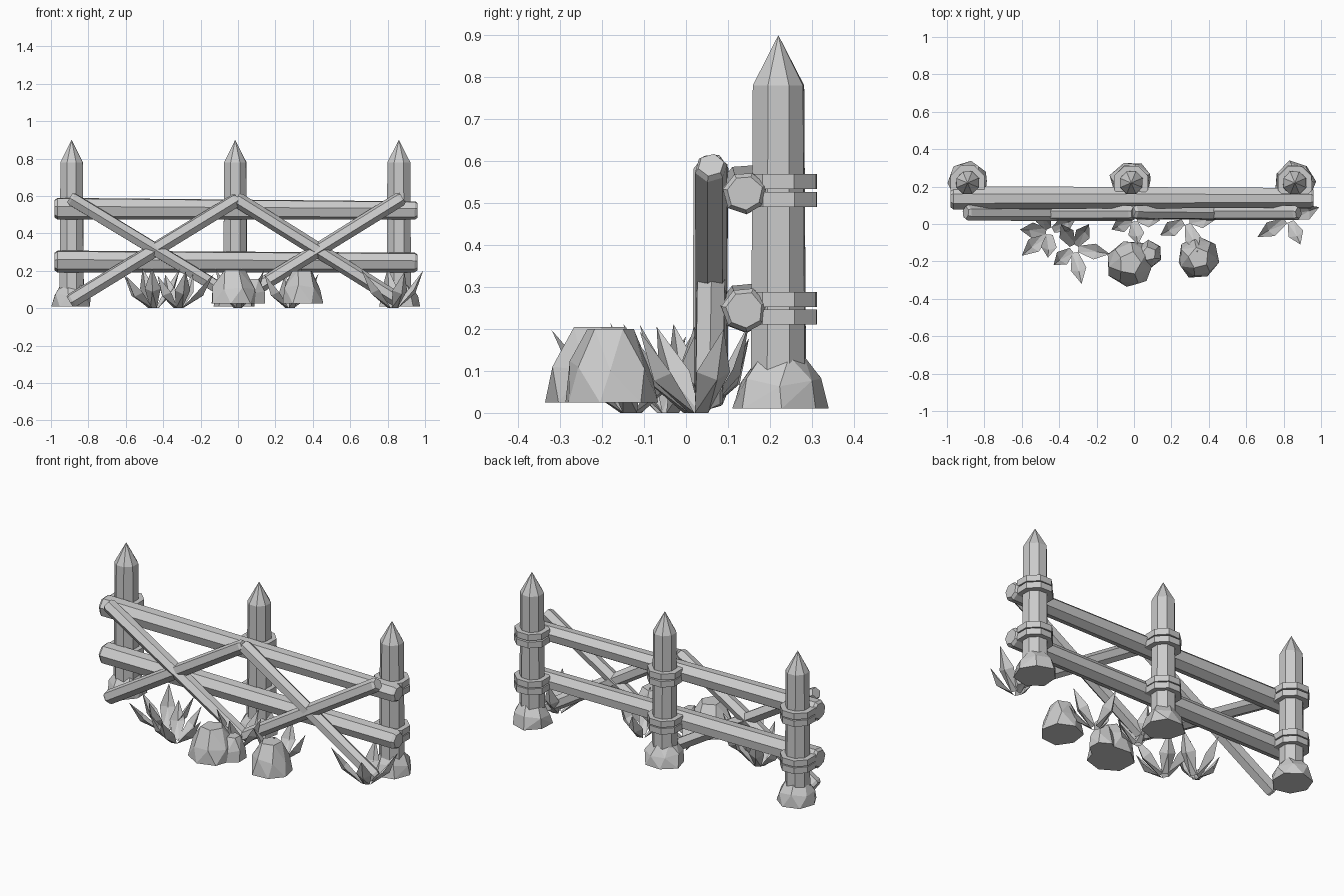
import bpy, bmesh, math, random
from mathutils import Vector

random.seed(4)
if "Cube" in bpy.data.objects:
    bpy.data.objects.remove(bpy.data.objects["Cube"], do_unlink=True)

grey = bpy.data.materials.new("plain_grey")
grey.use_nodes = True
grey.diffuse_color = (0.6, 0.6, 0.6, 1)
grey.node_tree.nodes["Principled BSDF"].inputs["Base Color"].default_value = (0.6, 0.6, 0.6, 1)


def finish(name, bm):
    bmesh.ops.recalc_face_normals(bm, faces=bm.faces)
    mesh = bpy.data.meshes.new(name)
    bm.to_mesh(mesh)
    bm.free()
    mesh.materials.append(grey)
    obj = bpy.data.objects.new(name, mesh)
    bpy.context.collection.objects.link(obj)
    return obj


def loft(name, start, end, profile, sides, jitter=0.0, turn=0.0):
    """Closed faceted solid along start-end; profile holds (distance along, radius)."""
    bm = bmesh.new()
    start, axis = Vector(start), (Vector(end) - Vector(start)).normalized()
    side = Vector((0, 1, 0)) if abs(axis.y) < 0.9 else Vector((1, 0, 0))
    up = axis.cross(side).normalized()
    side = up.cross(axis)
    wobble = [1 + random.uniform(-jitter, jitter) for _ in range(sides)]
    rings = []
    for t, r in profile:
        centre = start + axis * t
        if r == 0:
            rings.append([bm.verts.new(centre)])
            continue
        ring = []
        for i in range(sides):
            a = math.tau * i / sides + turn
            ring.append(bm.verts.new(centre + (side * math.cos(a) + up * math.sin(a)) * r * wobble[i]))
        rings.append(ring)
    for low, high in zip(rings, rings[1:]):
        for i in range(sides):
            j = (i + 1) % sides
            if len(high) == 1:
                bm.faces.new((low[i], low[j], high[0]))
            else:
                bm.faces.new((low[i], low[j], high[j], high[i]))
    for ring in (rings[0], rings[-1]):
        if len(ring) > 1:
            bm.faces.new(ring)
    return finish(name, bm)


def beam(name, a, b, r0, r1, sides, turn):
    length = (Vector(b) - Vector(a)).length
    loft(name, a, b, [(0, r0 * 0.8), (0.015, r0), (length - 0.015, r1), (length, r1 * 0.8)],
         sides, 0.06, turn)


def rock(name, x, y, z, r, height, sides=7):
    """Faceted boulder: hull of three irregular rings."""
    bm = bmesh.new()
    for level, scale in ((0, 1.0), (0.5, 0.9), (1.0, 0.5)):
        twist = random.uniform(0, 1)
        for i in range(sides if level < 1 else 5):
            a = math.tau * i / (sides if level < 1 else 5) + twist
            rr = r * scale * random.uniform(0.93, 1.07)
            dz = random.uniform(-0.1, 0.1) * height if level == 0.5 else 0
            bm.verts.new((x + rr * math.cos(a), y + rr * math.sin(a), z + level * height + dz))
    bmesh.ops.convex_hull(bm, input=bm.verts)
    bmesh.ops.dissolve_limit(bm, angle_limit=0.1, verts=bm.verts, edges=bm.edges)
    return finish(name, bm)


def leaf(bm, base, tip, width):
    """Broad pointed blade with a folded midrib and a solid back."""
    base, tip = Vector(base), Vector(tip)
    along = tip - base
    out = Vector((along.x, along.y, 0))
    across = out.cross(Vector((0, 0, 1))).normalized()
    normal = across.cross(along).normalized()
    if normal.z < 0:
        normal = -normal
    mid = base + along * 0.5 - normal * 0.025
    low = [bm.verts.new(base + across * s * width * 0.2) for s in (-1, 1)]
    left, right = (bm.verts.new(mid + normal * 0.02 + across * s * width * 0.5) for s in (-1, 1))
    rib, back = bm.verts.new(mid), bm.verts.new(mid - normal * 0.012)
    end = bm.verts.new(tip)
    for m in (rib, back):
        bm.faces.new((low[0], m, left))
        bm.faces.new((low[0], low[1], m))
        bm.faces.new((low[1], right, m))
        bm.faces.new((left, m, end))
        bm.faces.new((m, right, end))


# Posts with pointed tops, rope bands and footing stones
for label, x in (("right", -0.89), ("middle", -0.015), ("left", 0.86)):
    loft(label + "_post", (x, 0.22, 0.03), (x, 0.22, 1),
         [(0, 0.07), (0.75, 0.065), (0.87, 0)], 8, 0.03, 0.4)
    for i, z in enumerate((0.21, 0.252, 0.49, 0.533)):
        loft(f"{label}_band_{i + 1}", (x, 0.22, z), (x, 0.22, 1),
             [(0, 0.098), (0.036, 0.098)], 8, 0.02, math.pi / 8)
    rock(label + "_footing", x, 0.225, 0.01, 0.113, 0.125)

# Long horizontal rails
beam("lower_rail", (-0.98, 0.14, 0.25), (0.96, 0.14, 0.245), 0.062, 0.055, 7, 0.3)
beam("upper_rail", (-0.98, 0.14, 0.535), (0.96, 0.14, 0.525), 0.062, 0.052, 7, 0.3)

# Crossed braces
braces = (((-0.9, 0.06, 0.59), (0.0, 0.055, 0.045)), ((-0.9, 0.06, 0.035), (0.0, 0.06, 0.585)),
          ((-0.01, 0.065, 0.585), (0.87, 0.055, 0.035)), ((0.88, 0.06, 0.59), (0.0, 0.06, 0.045)))
for i, (a, b) in enumerate(braces):
    beam(f"brace_{i + 1}", a, b, 0.04, 0.038, 6, 0.25 * i)

# Boulders in front of the fence
rock("large_boulder", -0.02, -0.21, 0.025, 0.125, 0.18)
rock("small_boulder", 0.08, -0.16, 0.025, 0.075, 0.13, 6)
rock("side_boulder", 0.345, -0.18, 0.025, 0.112, 0.175)

# Leafy tufts: base, then the ground position of each blade tip
tufts = (
    ((-0.45, -0.04), ((-0.61, -0.03), (-0.6, -0.17), (-0.46, -0.18), (-0.51, 0.08), (-0.31, 0.03))),
    ((-0.32, -0.13), ((-0.28, -0.32), (-0.13, -0.16), (-0.43, -0.22), (-0.24, 0.0), (-0.39, 0.0))),
    ((0.0, 0.03), ((-0.12, -0.03), (0.02, -0.11), (0.14, 0.02), (0.03, 0.15))),
    ((0.28, 0.02), ((0.14, -0.06), (0.43, 0.02), (0.34, -0.15), (0.25, 0.15))),
    ((0.83, 0.03), ((0.66, -0.07), (0.99, 0.09), (0.89, -0.11), (0.8, 0.15))),
)
for i, (base, tips) in enumerate(tufts):
    bm = bmesh.new()
    for x, y in tips:
        root = Vector((base[0], base[1], 0)).lerp(Vector((x, y, 0)), 0.12)
        leaf(bm, root, (x, y, random.uniform(0.17, 0.215)), 0.085)
    finish(f"tuft_{i + 1}", bm)
